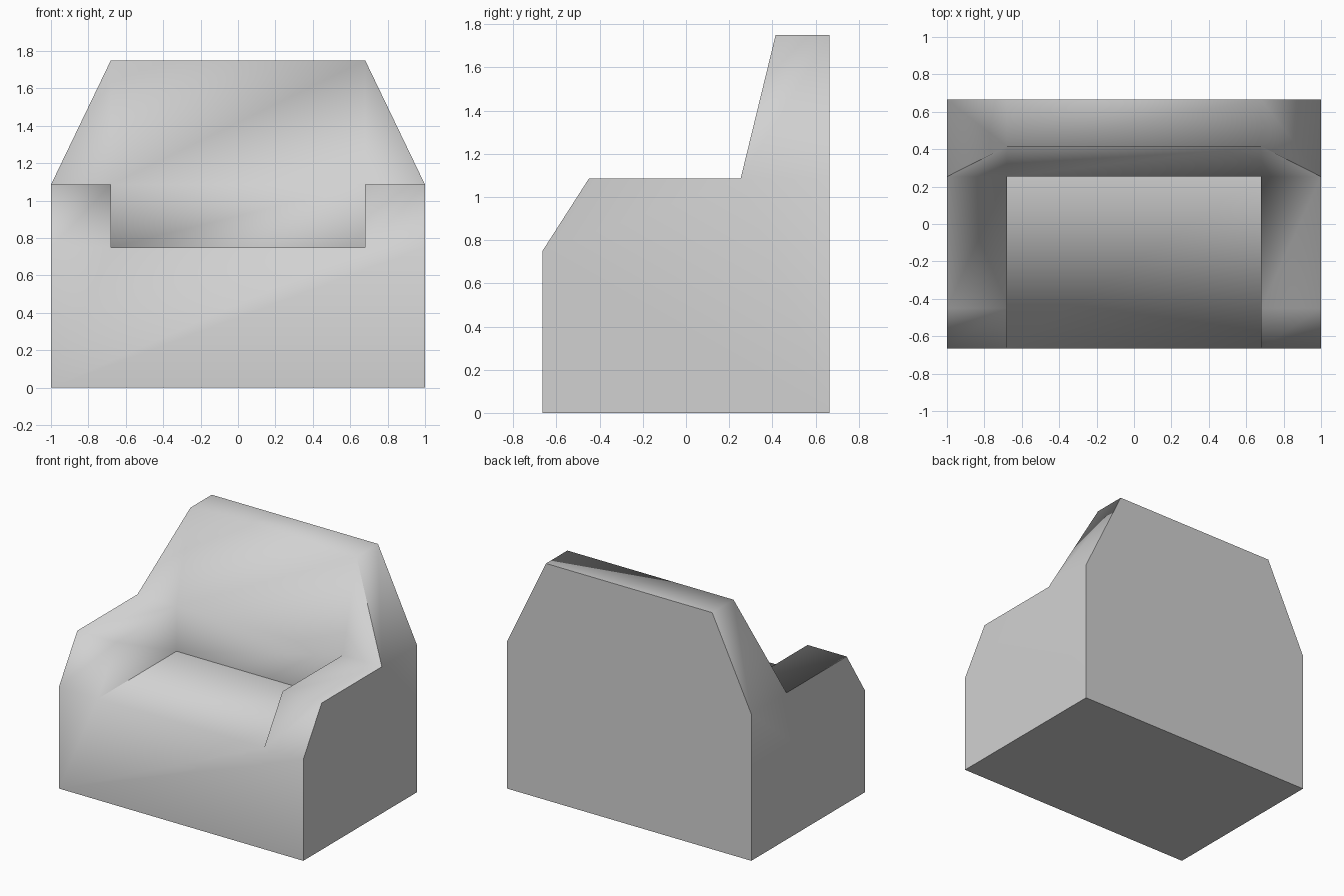
import bpy
import bmesh

cube = bpy.data.objects.get("Cube")
if cube:
    bpy.data.objects.remove(cube, do_unlink=True)

# Key widths (x), depths (y) and heights (z)
OUTER, INNER = 1.0, 0.68
FRONT, ARM, REST, CREST, REAR = -0.665, -0.45, 0.253, 0.415, 0.665
SEAT_Z, ARM_Z, TOP_Z = 0.75, 1.085, 1.75

bm = bmesh.new()
verts = {}
groups = {}


def panel(group, points):
    """Add one face, sharing corners with its neighbours."""
    corners = []
    for p in points:
        if p not in verts:
            verts[p] = bm.verts.new(p)
        corners.append(verts[p])
    groups[bm.faces.new(corners)] = group


def pair(group, points):
    """Add a face on the left and its mirror on the right."""
    panel(group, points)
    panel(group, [(-x, y, z) for x, y, z in reversed(points)])


def span(group, half):
    """Add a face across the middle from its left-hand outline."""
    panel(group, half + [(-x, y, z) for x, y, z in reversed(half)])


def strip(group, a, b):
    """Add a quad across the seat width between two (y, z) lines."""
    panel(group, [(-INNER, *a), (INNER, *a), (INNER, *b), (-INNER, *b)])


# Base, front and rear
span("base", [(OUTER, FRONT, 0), (OUTER, REAR, 0)])
span("front", [(OUTER, FRONT, 0), (OUTER, FRONT, SEAT_Z), (INNER, FRONT, SEAT_Z)])
span("rear", [(OUTER, REAR, 0), (OUTER, REAR, ARM_Z), (INNER, REAR, TOP_Z)])

# Seat, backrest and crest
strip("seat", (FRONT, SEAT_Z), (REST, SEAT_Z))
strip("shell", (REST, SEAT_Z), (REST, ARM_Z))
strip("shell", (REST, ARM_Z), (CREST, TOP_Z))
span("crest", [(INNER, REAR, TOP_Z), (INNER, CREST, TOP_Z)])

# Backrest wings and sloping shoulders
pair("shell", [(INNER, REST, ARM_Z), (OUTER, REST, ARM_Z), (INNER, CREST, TOP_Z)])
pair("shoulder", [(OUTER, REST, ARM_Z), (OUTER, REAR, ARM_Z),
                  (INNER, REAR, TOP_Z), (INNER, CREST, TOP_Z)])

# Arms: sloped front, top and inner wall
for a, b in (((FRONT, SEAT_Z), (ARM, ARM_Z)), ((ARM, ARM_Z), (REST, ARM_Z))):
    pair("shell", [(INNER, *a), (OUTER, *a), (OUTER, *b), (INNER, *b)])
pair("shell", [(INNER, FRONT, SEAT_Z), (INNER, ARM, ARM_Z),
               (INNER, REST, ARM_Z), (INNER, REST, SEAT_Z)])

# Outer sides
pair("side", [(OUTER, FRONT, 0), (OUTER, FRONT, SEAT_Z), (OUTER, ARM, ARM_Z),
              (OUTER, REST, ARM_Z), (OUTER, REAR, ARM_Z), (OUTER, REAR, 0)])

# Soft joins between upholstery panels; every other join is a crisp seam
soft = [{"shell"}, {"shell", "front"}, {"shell", "crest"}, {"front", "seat"},
        {"crest", "shoulder"}, {"shoulder", "side"}]
for edge in bm.edges:
    edge.smooth = {groups[f] for f in edge.link_faces} in soft
for face in bm.faces:
    face.smooth = True
bmesh.ops.recalc_face_normals(bm, faces=bm.faces[:])

mesh = bpy.data.meshes.new("armchair")
bm.to_mesh(mesh)
bm.free()
chair = bpy.data.objects.new("armchair", mesh)
bpy.context.collection.objects.link(chair)

# Plain grey upholstery
grey = bpy.data.materials.new("grey_upholstery")
grey.use_nodes = True
color = (0.64, 0.64, 0.64, 1)
grey.diffuse_color = color
grey.node_tree.nodes["Principled BSDF"].inputs["Base Color"].default_value = color
mesh.materials.append(grey)
